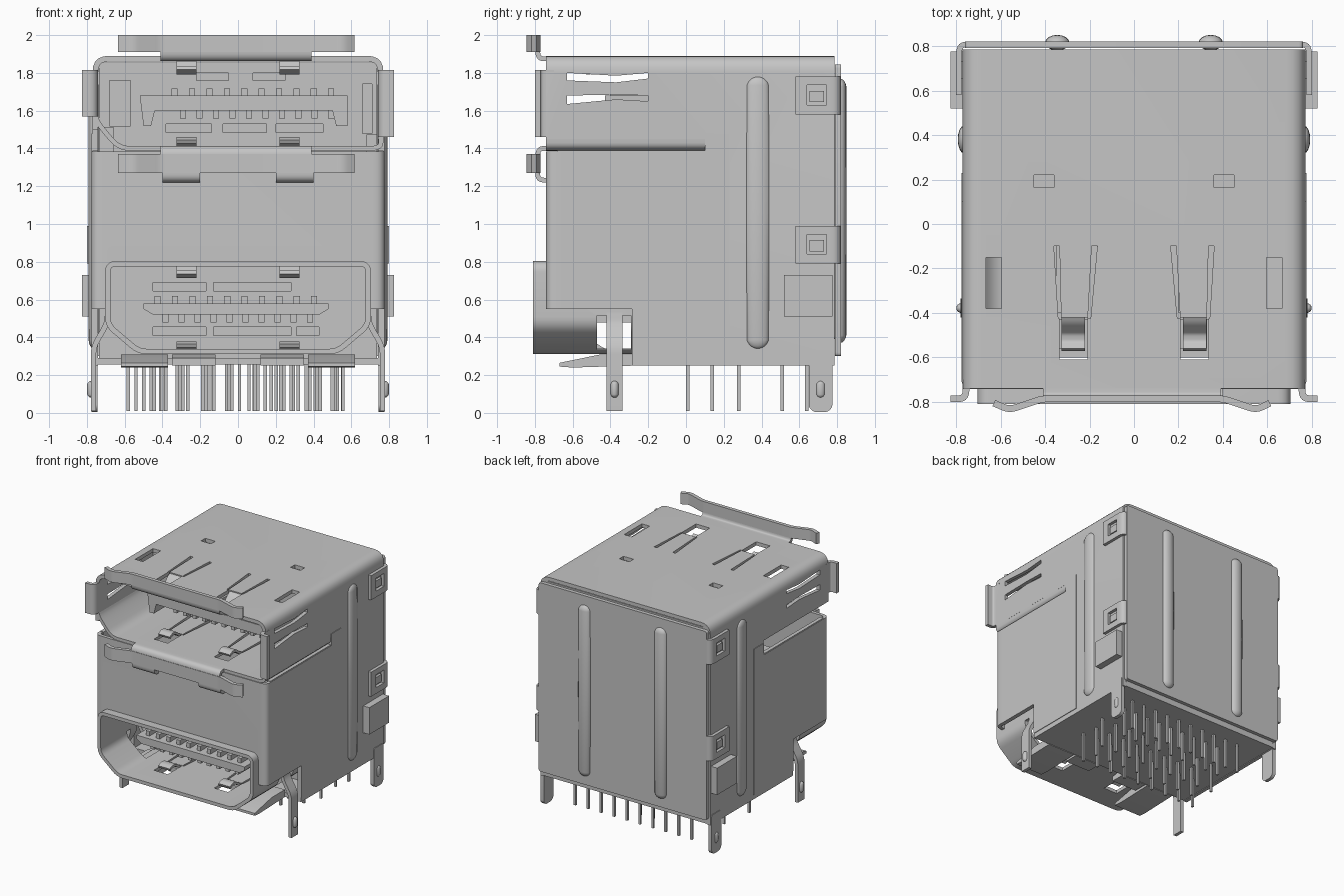
import bpy, bmesh, math
from mathutils import Vector

old = bpy.data.objects.get("Cube")
if old:
    bpy.data.objects.remove(old, do_unlink=True)

GREY = (0.56, 0.56, 0.56, 1)
metal = bpy.data.materials.new("brushed grey")
metal.use_nodes = True
metal.diffuse_color = GREY
metal.node_tree.nodes["Principled BSDF"].inputs["Base Color"].default_value = GREY
parts = []


def place(axis, p, d):
    """Put a 2D profile point in space: x -> (y,z), y -> (x,z), z -> (x,y)."""
    return {"x": (d, p[0], p[1]), "y": (p[0], d, p[1]), "z": (p[0], p[1], d)}[axis]


def add(name, bm):
    bmesh.ops.recalc_face_normals(bm, faces=bm.faces)
    me = bpy.data.meshes.new(name)
    bm.to_mesh(me)
    bm.free()
    me.materials.append(metal)
    ob = bpy.data.objects.new(name, me)
    bpy.context.scene.collection.objects.link(ob)
    parts.append(ob)
    return ob


def bake(ob):
    deps = bpy.context.evaluated_depsgraph_get()
    me = bpy.data.meshes.new_from_object(ob.evaluated_get(deps))
    ob.modifiers.clear()
    ob.data = me
    return ob


def rounded(pts, r, closed=False):
    """Replace the corners of a path by short arcs."""
    if not r:
        return pts
    out, n = [], len(pts)
    for i in range(n):
        p = Vector(pts[i])
        if not closed and i in (0, n - 1):
            out.append(p)
            continue
        a, b = Vector(pts[i - 1]) - p, Vector(pts[(i + 1) % n]) - p
        a = p + a.normalized() * min(r, a.length * 0.45)
        b = p + b.normalized() * min(r, b.length * 0.45)
        for k in range(6):
            t = k / 5
            out.append(a * (1 - t) ** 2 + p * 2 * t * (1 - t) + b * t * t)
    return out


def prism(name, pts, axis, a, b, r=0):
    bm = bmesh.new()
    pts = rounded(pts, r, True)
    lo = [bm.verts.new(place(axis, p, a)) for p in pts]
    hi = [bm.verts.new(place(axis, p, b)) for p in pts]
    bm.faces.new(lo)
    bm.faces.new(hi)
    for i in range(len(pts)):
        j = (i + 1) % len(pts)
        bm.faces.new((lo[i], lo[j], hi[j], hi[i]))
    return add(name, bm)


def box(name, x0, x1, y0, y1, z0, z1, r=0):
    return prism(name, [(x0, z0), (x1, z0), (x1, z1), (x0, z1)], "y", y0, y1, r)


def sheet(name, pts, axis, a, b, t=0.03, r=0.0, closed=False):
    """Bent sheet metal: a path swept along one axis and thickened."""
    bm = bmesh.new()
    pts = rounded(pts, r, closed)
    lo = [bm.verts.new(place(axis, p, a)) for p in pts]
    hi = [bm.verts.new(place(axis, p, b)) for p in pts]
    for i in range(len(pts) if closed else len(pts) - 1):
        j = (i + 1) % len(pts)
        bm.faces.new((lo[i], lo[j], hi[j], hi[i]))
    ob = add(name, bm)
    m = ob.modifiers.new("thickness", "SOLIDIFY")
    m.thickness, m.offset, m.use_even_offset = t, 0, True
    return bake(ob)


def cut(ob, cutter):
    m = ob.modifiers.new("cut", "BOOLEAN")
    m.operation, m.solver, m.object = "DIFFERENCE", "EXACT", cutter
    bake(ob)
    parts.remove(cutter)
    bpy.data.objects.remove(cutter, do_unlink=True)


def cut_box(ob, *dims):
    cut(ob, box("cutter", *dims))


def cut_spring(ob, s, z0, z1):
    """Two slots and a pocket that free a spring finger."""
    cut_box(ob, *span(s, .21, .335), -.608, -.42, z0, z1)
    for a, b, w in ((.165, .195, .025), (.36, .34, -.025)):
        cut(ob, prism("cutter", [(s * a, -.1), (s * (a + w), -.1), (s * (b + w / 2), -.425),
                                 (s * b, -.425)], "z", z0, z1))


def rib(name, centre, size):
    """Long pressed rib or bump: a stretched, flattened capsule."""
    bm = bmesh.new()
    bmesh.ops.create_uvsphere(bm, u_segments=16, v_segments=12, radius=1)
    w = max(size[0], size[1])
    for v in bm.verts:
        z = v.co.z * w + math.copysign(size[2] - w, v.co.z) * (abs(v.co.z) > 1e-4)
        v.co = Vector((v.co.x * size[0], v.co.y * size[1], z)) + Vector(centre)
    return add(name, bm)


SIDES = ((1, "left"), (-1, "right"))


def span(s, a, b):
    return (s * a, s * b) if s > 0 else (s * b, s * a)


# Outer shell with its openings
shell = sheet("outer_shell", [(-.755, .25), (-.755, 1.875), (.755, 1.875), (.755, .25)],
              "y", -.74, .785, .03, .07)
cut_box(shell, -1, 1, -.8, -.285, .1, .55)
cut_box(shell, -1, 1, -.8, -.68, .5, 1.39)
cut_box(shell, .7, .9, -.8, .10, 1.39, 1.45)
cut_box(shell, -.9, -.7, -.8, .10, 1.39, 1.50)
for prof in ([(-.63, 1.76), (-.63, 1.80), (-.37, 1.785), (-.2, 1.80), (-.2, 1.77), (-.37, 1.75)],
             [(-.63, 1.635), (-.63, 1.68), (-.37, 1.685), (-.2, 1.68), (-.2, 1.65), (-.37, 1.66)]):
    cut(shell, prism("cutter", prof, "x", -1, 1))
for s, n in SIDES:
    cut_box(shell, *span(s, .595, .665), -.38, -.15, 1.8, 2)
    cut_box(shell, *span(s, .36, .45), .165, .22, 1.8, 2)
    cut_spring(shell, s, 1.8, 2)

# Front panel wrapping round the sides, lower port shroud and upper port floor
port = [(-.69, .79), (-.69, .465), (-.525, .325), (.525, .325), (.69, .465), (.69, .79)]
panel = sheet("front_panel", [(-.762, -.66), (-.762, -.728), (.762, -.728), (.762, -.66)],
              "z", .55, 1.385, .028, .045)
cut(panel, prism("cutter", port, "y", -1, 0, .045))
shroud = sheet("lower_port_shroud", port, "y", -.81, -.04, .028, .045, True)
floor = sheet("upper_port_floor", [(-.757, 1.58), (-.74, 1.53), (-.63, 1.40), (.757, 1.40), (.757, 1.47)],
              "y", -.74, .10, .025, .06)
for s, n in SIDES:
    cut_spring(floor, s, 1.3, 1.5)
    cut_spring(shroud, s, .2, 1)
    cut_box(shroud, *span(s, .5, .9), -.47, -.29, .335, .515)
    # Spring contacts bent into both ports
    for label, z, d in (("upper_roof", 1.875, -1), ("upper_floor", 1.40, .7),
                        ("lower_roof", .79, -.9), ("lower_floor", .325, .6)):
        path = [(-.41, z), (-.44, z + d * .015), (-.49, z + d * .07), (-.53, z + d * .075),
                (-.565, z + d * .05)]
        sheet(f"{n}_{label}_spring", path, "x", *span(s, .22, .325), .02, .015)

# Insulator with shallow pockets in both port faces
core = box("insulator", -.735, .735, -.05, .785, .28, 1.855)
cut_box(core, .68, .8, -.1, .10, 1.38, 1.47)
cut_box(core, -.8, -.66, -.1, .10, 1.38, 1.51)
for x0, x1, z0, z1 in ((-.68, -.57, 1.52, 1.76), (-.22, -.05, 1.76, 1.80), (.08, .25, 1.76, 1.80),
                       (-.38, -.14, 1.485, 1.53), (-.08, .15, 1.485, 1.53), (.20, .45, 1.485, 1.53),
                       (.66, .71, 1.48, 1.74), (-.45, -.17, .645, .69), (-.13, .28, .645, .69),
                       (-.45, -.17, .41, .455), (-.13, .28, .41, .455), (.31, .43, .41, .455)):
    cut_box(core, x0, x1, -.1, -.03, z0, z1)

# Contact tongues
prism("upper_tongue", [(-.52, 1.68), (.58, 1.68), (.58, 1.52), (.52, 1.52), (.50, 1.60),
                       (-.44, 1.60), (-.46, 1.52), (-.50, 1.52)], "y", -.43, -.04)
prism("lower_tongue", [(-.50, .58), (.48, .58), (.48, .55), (.43, .52), (-.45, .52), (-.50, .55)],
      "y", -.60, -.04)
for i in range(10):
    for label, x, z, y in (("upper", -.335 + .092 * i, 1.70, -.40), ("lower", -.425 + .092 * i, .60, -.56)):
        box(f"{label}_top_contact_{i}", x - .016, x + .016, y, -.04, z - .022, z + .018)
    for label, x, z, y in (("upper", -.29 + .087 * i, 1.575, -.40), ("lower", -.385 + .085 * i, .495, -.56)):
        box(f"{label}_under_contact_{i}", x - .016, x + .016, y, -.04, z - .016, z + .028)

# Bent grounding flanges across the front
wave = [(-.63, -.805), (-.56, -.835), (-.41, -.785), (.40, -.785), (.55, -.835), (.61, -.805)]
sheet("top_flange", wave, "z", 1.91, 2.0, .03, .03)
sheet("middle_flange", wave, "z", 1.27, 1.37, .03, .03)
sheet("top_flange_neck", [(-.72, 1.875), (-.785, 1.875), (-.785, 1.99)], "x", -.41, .39, .025, .04)
sheet("middle_flange_neck", [(-.72, 1.40), (-.785, 1.40), (-.785, 1.275)], "x", -.41, .39, .025, .04)
for s, n in SIDES:
    sheet(f"{n}_flange_hook", [(-.785, 1.30), (-.785, 1.235), (-.725, 1.23)], "x",
          *span(s, .20, .40), .025, .035)
    z0 = 1.46 if s > 0 else 1.57
    sheet(f"{n}_ear", [(s * .755, -.70), (s * .755, -.785), (s * .825, -.785)], "z", z0, 1.815, .03, .04)

# Back plate with pressed ribs
box("back_plate", -.76, .76, .79, .82, .30, 1.845, .02)
for s, n in SIDES:
    rib(f"{n}_back_rib", (s * .345, .815, 1.07), (.055, .035, .70))
    rib(f"{n}_side_rib", (s * .765, .38, 1.06), (.027, .062, .72))
    # Clip tabs folded around the back corners, flush with the plate
    for k, z in enumerate((.79, 1.58)):
        tab = sheet(f"{n}_clip_{k}", [(s * .72, .806), (s * .787, .806), (s * .787, .58)],
                    "z", z, z + .20, .025, .04)
        cut_box(tab, *span(s, .75, .85), .64, .745, z + .05, z + .155)
        box(f"{n}_clip_tongue_{k}", *span(s, .765, .79), .655, .73, z + .065, z + .125)
    # Overlapping side skin and small side block
    prism(f"{n}_side_skin", [(-.69, .55), (-.69, 1.385), (.10, 1.385), (.10, 1.48), (.23, 1.48),
                             (.23, .29), (-.285, .29), (-.285, .55)], "x", *span(s, .768, .775))
    box(f"{n}_side_block", *span(s, .765, .825), .52, .775, .51, .73)
    # Mounting legs with pressed dimples
    sheet(f"{n}_front_leg", [(s * .69, .53), (s * .695, .47), (s * .765, .35), (s * .765, .01)],
          "y", -.42, -.335, .028, .04)
    prism(f"{n}_back_leg", [(.65, .33), (.65, .03), (.675, .005), (.75, .005), (.775, .03), (.775, .33)],
          "x", *span(s, .745, .775), .015)
    rib(f"{n}_front_leg_dimple", (s * .775, -.378, .125), (.024, .022, .045))
    rib(f"{n}_back_leg_dimple", (s * .768, .712, .125), (.018, .024, .045))
    # Curled flaps under the front edge
    prism(f"{n}_bottom_flap", [(-.67, .245), (-.60, .24), (-.28, .25), (-.28, .31), (-.45, .31), (-.67, .265)],
          "x", *span(s, .37, .62))
    prism(f"{n}_inner_flap", [(-.40, .25), (-.28, .25), (-.28, .31), (-.40, .29)], "x", *span(s, .12, .35))

# Bottom plate and solder pins
box("bottom_plate", -.755, .755, -.285, .785, .255, .29)
for row, (y, x0, step, count) in enumerate(((.01, -.58, .137, 9), (.14, -.46, .137, 8), (.28, -.54, .137, 9),
                                            (.51, -.41, .117, 9), (.64, -.50, .117, 10))):
    for i in range(count):
        x = x0 + i * step
        box(f"solder_pin_{row}_{i}", x - .009, x + .009, y - .009, y + .009, .01, .27)

# Smooth the bends, keep the sheet edges sharp
bpy.ops.object.select_all(action="DESELECT")
for ob in parts:
    ob.select_set(True)
bpy.context.view_layer.objects.active = parts[0]
bpy.ops.object.shade_smooth_by_angle(angle=math.radians(32))
